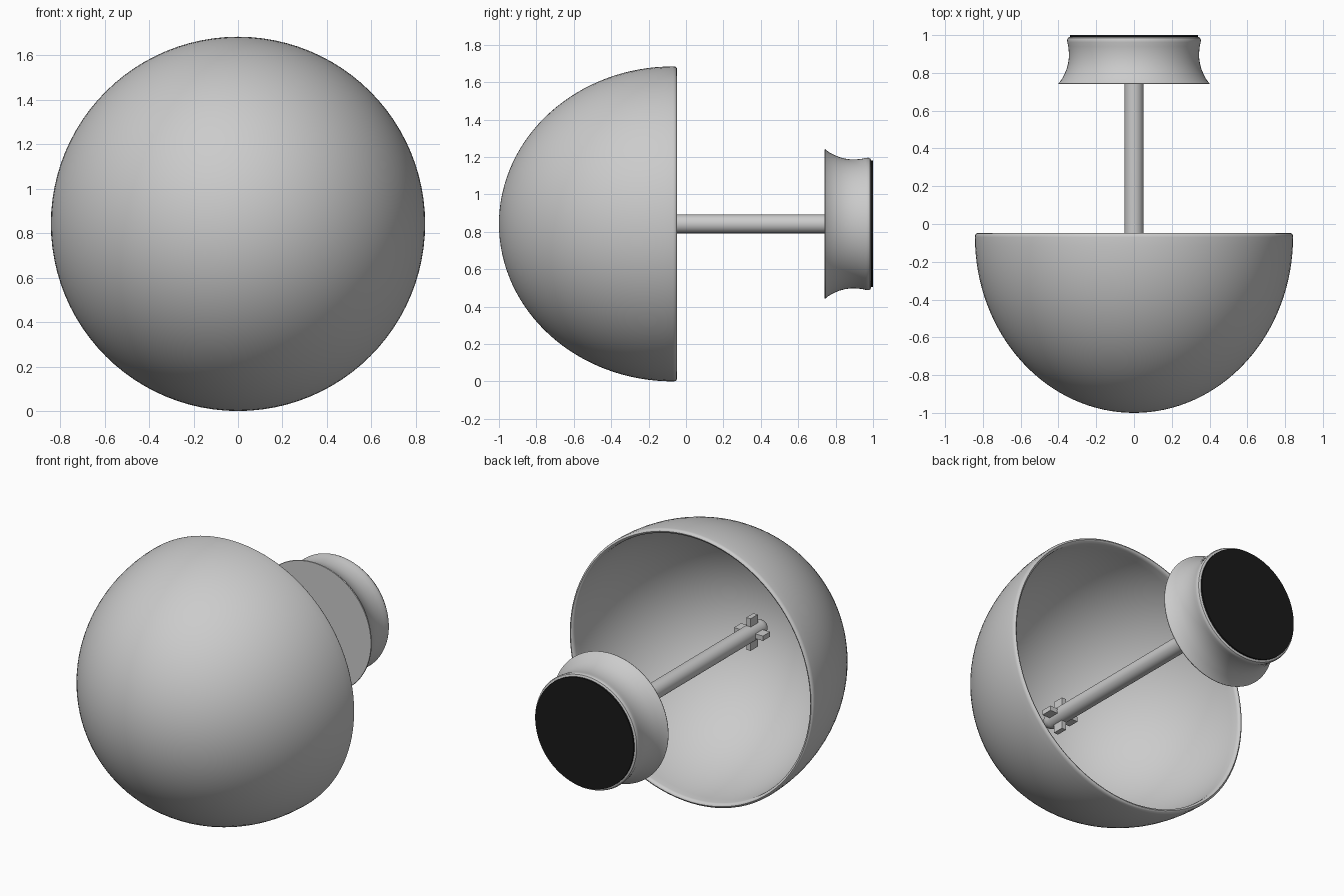
import bpy, bmesh, math
from mathutils import Matrix

if "Cube" in bpy.data.objects:
    bpy.data.objects.remove(bpy.data.objects["Cube"])

R = 0.842          # shade radius, also the height of the axis
AXIS_Z = R


def finish(name, bm, color=None, angle=35):
    bmesh.ops.recalc_face_normals(bm, faces=bm.faces)
    me = bpy.data.meshes.new(name)
    bm.to_mesh(me)
    bm.free()
    ob = bpy.data.objects.new(name, me)
    bpy.context.collection.objects.link(ob)
    bpy.context.view_layer.objects.active = ob
    ob.select_set(True)
    bpy.ops.object.shade_smooth_by_angle(angle=math.radians(angle))
    ob.select_set(False)
    if color:
        mat = bpy.data.materials.new(name + "_material")
        mat.diffuse_color = color
        mat.use_nodes = True
        mat.node_tree.nodes["Principled BSDF"].inputs["Base Color"].default_value = mat.diffuse_color
        me.materials.append(mat)
    return ob


def lathe(name, profile, steps=96, color=None):
    """Revolve (radius, y) points around the horizontal y axis."""
    bm = bmesh.new()
    vs = [bm.verts.new((r, y, AXIS_Z)) for r, y in profile]
    edges = [bm.edges.new(p) for p in zip(vs, vs[1:])]
    bmesh.ops.spin(bm, geom=vs + edges, cent=(0, 0, AXIS_Z), axis=(0, 1, 0),
                   angle=2 * math.pi, steps=steps, use_duplicate=False)
    bmesh.ops.remove_doubles(bm, verts=bm.verts, dist=1e-5)
    return finish(name, bm, color)


def dome(radius, depth, y_rim, n=32):
    """Half-ellipse from pole to rim."""
    return [(radius * math.sin(t), y_rim - depth * math.cos(t))
            for t in (math.pi / 2 * i / n for i in range(n + 1))]


# Hollow shade with a rounded rim
outer = dome(R, 0.93, -0.07)
rim = [(R - 0.001, -0.058), (R - 0.006, -0.051), (R - 0.013, -0.048),
       (R - 0.020, -0.051), (R - 0.026, -0.058)]
inner = dome(R - 0.028, 0.90, -0.07)[::-1]
lathe("shade", outer + rim + inner)

# Wall mount with a concave waist
lathe("wall_mount", [(0, 0.74), (0.398, 0.74), (0.40, 0.745), (0.385, 0.762),
                     (0.370, 0.79), (0.357, 0.82), (0.349, 0.85),
                     (0.345, 0.88), (0.345, 0.91), (0.348, 0.94),
                     (0.353, 0.962), (0.354, 0.975), (0.350, 0.985),
                     (0.342, 0.99), (0, 0.99)])

# Black backing disc
lathe("backing_disc", [(0, 0.985), (0.338, 0.985), (0.338, 1.0), (0, 1.0)],
      color=(0.01, 0.01, 0.01, 1))

# Stem with a domed tip
lathe("stem", dome(0.05, 0.06, -0.71, 10) + [(0.05, 0.75), (0, 0.75)], 40)

# Crossed fins of the holder near the tip
bm = bmesh.new()
for k in range(4):
    m = (Matrix.Translation((0, -0.65, AXIS_Z))
         @ Matrix.Rotation(k * math.pi / 2, 4, 'Y')
         @ Matrix.Translation((0.065, 0, 0))
         @ Matrix.Diagonal((0.07, 0.07, 0.03, 1)))
    bmesh.ops.create_cube(bm, size=1, matrix=m)
finish("holder_fins", bm)
